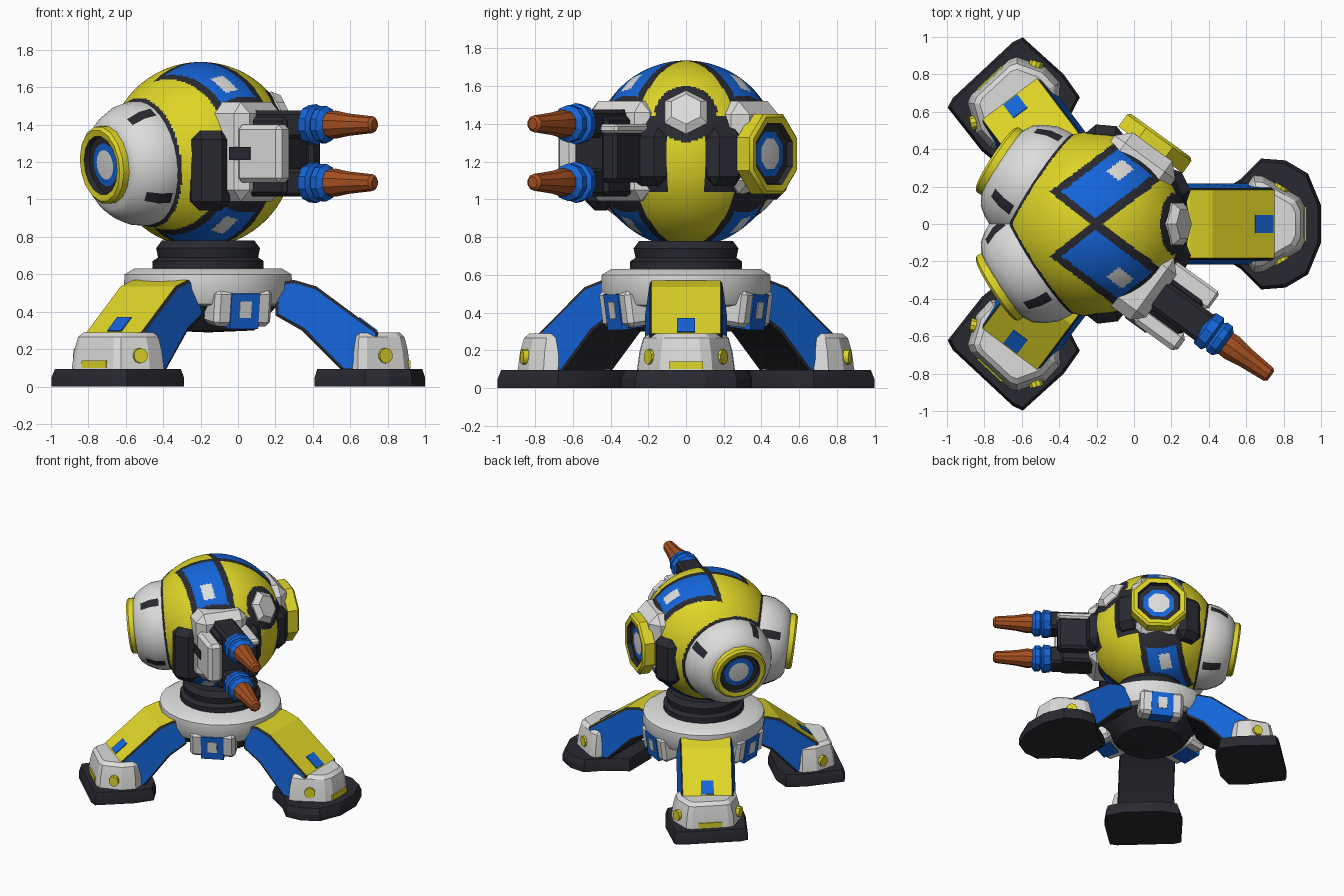
import bpy, bmesh
from math import sin, cos, pi, radians
from mathutils import Matrix, Vector

if "Cube" in bpy.data.objects:
    bpy.data.objects.remove(bpy.data.objects["Cube"])

YELLOW, BLUE, WHITE, DARK, ORANGE = range(5)
MATS = []
for name, rgb in (("yellow paint", (.74, .67, .02)), ("blue paint", (.007, .13, .7)),
                  ("white armour", (.72, .72, .71)), ("dark metal", (.022, .023, .031)),
                  ("copper", (.38, .08, .015))):
    m = bpy.data.materials.new(name)
    m.use_nodes = True
    m.diffuse_color = (*rgb, 1)
    m.node_tree.nodes["Principled BSDF"].inputs["Base Color"].default_value = (*rgb, 1)
    MATS.append(m)


def finish(name, bm, frame, smooth=35):
    bmesh.ops.recalc_face_normals(bm, faces=bm.faces[:])
    bm.transform(frame)
    me = bpy.data.meshes.new(name)
    bm.to_mesh(me)
    bm.free()
    for m in MATS:
        me.materials.append(m)
    ob = bpy.data.objects.new(name, me)
    bpy.context.collection.objects.link(ob)
    bpy.ops.object.select_all(action='DESELECT')
    ob.select_set(True)
    bpy.context.view_layer.objects.active = ob
    bpy.ops.object.shade_smooth_by_angle(angle=radians(smooth))


def frame(origin, az=0, elev=0):
    """Local x points outward along the azimuth and elevation."""
    return (Matrix.Translation(origin) @ Matrix.Rotation(radians(az), 4, 'Z')
            @ Matrix.Rotation(radians(-elev), 4, 'Y'))


def lathe(name, profile, mats, fr, n=24, notch_rows=(), smooth=35):
    """Revolve (distance, radius) points about local x, one colour per band."""
    bm = bmesh.new()
    rings = [[bm.verts.new((d, r * cos(2 * pi * (i + .5) / n), r * sin(2 * pi * (i + .5) / n)))
              for i in range(n)] for d, r in profile]
    for k, mat in enumerate(mats):
        for i in range(n):
            j = (i + 1) % n
            f = bm.faces.new((rings[k][i], rings[k][j], rings[k + 1][j], rings[k + 1][i]))
            f.material_index = DARK if k in notch_rows and i % 8 == 4 else mat
    for ring, mat in ((rings[0], mats[0]), (rings[-1], mats[-1])):
        bm.faces.new(ring).material_index = mat
    finish(name, bm, fr, smooth)


def prism(name, half, layers, mat, fr, pivot=.85):
    """Stack of scaled copies of a mirrored plan outline: layers are (z, scale)."""
    outline = half + [(x, -y) for x, y in reversed(half)]
    bm = bmesh.new()
    rows = [[bm.verts.new((pivot + (x - pivot) * s, y * s, z)) for x, y in outline] for z, s in layers]
    n = len(outline)
    for a, b in zip(rows, rows[1:]):
        for i in range(n):
            bm.faces.new((a[i], a[(i + 1) % n], b[(i + 1) % n], b[i]))
    bm.faces.new(rows[0])
    bm.faces.new(rows[-1])
    for f in bm.faces:
        f.material_index = mat
    finish(name, bm, fr, 20)


def box(name, lo, hi, mat, fr, bevel=0):
    bm = bmesh.new()
    bmesh.ops.create_cube(bm, size=1)
    for v in bm.verts:
        v.co = Vector((a + b) / 2 + (b - a) * c for a, b, c in zip(lo, hi, v.co))
    if bevel:
        bmesh.ops.bevel(bm, geom=bm.edges[:], offset=bevel, segments=1, affect='EDGES')
    for f in bm.faces:
        f.material_index = mat
    finish(name, bm, fr, 20)


# Legs
BASE = Vector((-.16, 0, 0))
FRONT_SOLE = [(.57, .14), (.73, .24), (.84, .35), (.97, .34), (1.09, .27), (1.16, .1)]
REAR_SOLE = [(.59, .15), (.64, .28), (.8, .3), (1.12, .275), (1.14, .22)]
FRONT_TOE = [(.76, .2), (.8, .26), (.85, .255), (1.05, .14), (1.08, .08)]
REAR_TOE = [(.72, .2), (.78, .255), (.9, .255), (1.06, .18), (1.08, .14)]
LEG_SIDE = [(.36, .55), (.46, .57), (.58, .535), (.91, .29), (.87, .08), (.72, .08), (.5, .3), (.36, .38)]


def leg(label, az, stretch, sole, toe, twist):
    fr = frame(BASE, az) @ Matrix.Scale(stretch, 4, (1, 0, 0))
    foot = (frame(BASE, az) @ frame((.84, 0, 0), twist) @ Matrix.Translation((-.84, 0, 0))
            @ Matrix.Scale(stretch, 4, (1, 0, 0)))
    prism(label + "_sole", sole, [(0, 1), (.05, 1), (.095, .95)], DARK, foot)
    prism(label + "_toe_cap", toe, [(.09, 1), (.19, .95), (.265, .87), (.29, .75)], WHITE, foot)
    bm = bmesh.new()
    sides = [[bm.verts.new((x, s * (.183 if i < 4 else .21), z)) for i, (x, z) in enumerate(LEG_SIDE)]
             for s in (-1, 1)]
    n = len(LEG_SIDE)
    for i in range(n):
        f = bm.faces.new([sides[0][i], sides[0][(i + 1) % n], sides[1][(i + 1) % n], sides[1][i]])
        f.material_index = YELLOW if i < 3 else DARK
    panels = [bm.faces.new(s) for s in sides]
    for f in panels:
        f.material_index = DARK
    bmesh.ops.recalc_face_normals(bm, faces=bm.faces[:])
    bmesh.ops.inset_individual(bm, faces=panels, thickness=.018, depth=.008)
    for f in panels:
        f.material_index = BLUE
    finish(label + "_leg", bm, fr, 20)
    box(label + "_leg_mark", (-.06, -.047, -.01), (.06, .047, .006), BLUE,
        fr @ frame((.855, 0, .331), 0, -36.6))
    box(label + "_toe_bar", (1.0, -.09, .1), (1.083, .09, .14), YELLOW, foot)
    for s in (-1, 1):
        lathe(label + "_toe_lamp", [(-.04, .041), (.015, .041)], [YELLOW],
              foot @ frame((toe[3][0] - .105, s * (toe[3][1] + .05), .165), s * 60), 10)


leg("front", 0, 1, FRONT_SOLE, FRONT_TOE, 0)
leg("rear_left", 127, .92, REAR_SOLE, REAR_TOE, 6)
leg("rear_right", -127, .92, REAR_SOLE, REAR_TOE, -6)

# Hub, skirt tabs and neck
lathe("hub", [(.29, .02), (.3, .25), (.43, .37), (.44, .42), (.52, .455), (.6, .45), (.63, .4), (.63, .1)],
      [DARK, DARK, WHITE, WHITE, WHITE, WHITE, WHITE], frame(BASE, 0, 90))
lathe("neck", [(.6, .3), (.67, .3), (.69, .27), (.74, .28), (.78, .25)], [DARK] * 4, frame(BASE, 0, 90))
for az in (-63, 63, 180):
    fr = frame(BASE, az) @ frame((.41, 0, .41), 0, -8)
    box("skirt_tab", (-.14, -.17, -.09), (.02, .17, .11), WHITE, fr, .025)
    box("skirt_panel", (-.1, -.085, -.1), (.027, .085, .09), BLUE, fr)
    box("skirt_badge", (.02, -.035, -.04), (.032, .035, .05), WHITE, fr)

# Round head with painted panels
HEAD = Vector((-.2, 0, 1.24))
R = .495
POD_AZ, POD_TILT = 147, -7
POD_AXES = [frame((0, 0, 0), s * POD_AZ, POD_TILT) @ Vector((1, 0, 0)) for s in (1, -1)]
BROW_AXIS = Vector((cos(radians(27)), 0, sin(radians(27))))


def head_colour(p):
    d = p.normalized()
    if any(d.dot(a) > cos(.78) for a in POD_AXES) or d.dot(BROW_AXIS) > cos(.34):
        return DARK
    y = abs(p.y)
    # distance along and across the slanted blue strip
    u = p.x * .616 + y * .788
    v = -p.x * .788 + y * .616 + .27 * u
    if u > .02 and .03 < v < .26:
        if u > .385:
            return DARK
        return WHITE if abs(u - .305) < .05 and abs(v - .16) < .042 else BLUE
    if u > -.02 and -.02 < v < .3:
        return DARK
    if p.x > .2 and abs(p.z) < .2 and y > .1:
        return DARK
    return YELLOW


bm = bmesh.new()
bmesh.ops.create_uvsphere(bm, u_segments=240, v_segments=150, radius=R)
for f in bm.faces:
    f.material_index = head_colour(f.calc_center_median())
finish("head", bm, Matrix.Translation(HEAD), 60)

# Recessed lens with a yellow rim, shared by the rear pods and side eye
LENS = [(-.08, 1), (0, 1), (.015, .92), (.01, .76), (-.02, .73), (-.022, .55), (-.018, .38), (-.015, .05)]
LENS_MATS = [YELLOW, YELLOW, YELLOW, DARK, DARK, BLUE, WHITE]


def lens(label, fr, rim, dist, n):
    lathe(label + "_lens", [(dist + d, r * rim) for d, r in LENS], LENS_MATS, fr, n)


DOME = [(.28, .325), (.39, .335), (.46, .325), (.53, .29), (.575, .255), (.595, .22)]
for label, side in (("left_pod", 1), ("right_pod", -1)):
    fr = frame(HEAD, side * POD_AZ, POD_TILT)
    lathe(label + "_dome", DOME, [WHITE] * 5, fr, 32, (1, 2))
    lens(label, fr @ Matrix.Translation((0, 0, .02)), .21, .63, 16)

EYE = frame(HEAD, 54)
box("eye_mount", (.25, -.2, -.21), (.51, .2, .28), WHITE, EYE, .07)
lens("eye", EYE, .23, .57, 8)

# Dark side clamps and white brow plate
for az, low, high in ((-83, -.3, .13), (-24, -.17, .14), (26, -.17, .14), (85, -.24, .13)):
    box("side_clamp", (.38, -.11, low), (.53, .1, high), DARK, frame(HEAD, az), .05)
lathe("brow_plate", [(.4, .135), (.49, .13), (.525, .09)], [WHITE] * 2, frame(HEAD, 0, 27), 6, smooth=20)

# Twin gun
GUN = frame((.315, -.51, 1.24), -36)
box("gun_mount", (-.46, -.2, -.25), (-.21, .2, .28), WHITE, GUN, .06)
box("gun_core", (-.25, -.11, -.22), (0, .11, .2), DARK, GUN, .02)
box("outer_cheek", (-.26, -.2, -.15), (.03, -.09, .16), WHITE, GUN, .025)
box("inner_cheek", (-.26, .09, -.15), (.03, .19, .12), DARK, GUN, .02)
box("inner_cheek_cap", (-.26, .085, .11), (.035, .2, .16), WHITE, GUN, .015)
box("mount_slot", (-.3, -.207, -.03), (-.16, -.17, .04), DARK, GUN)
for z in (-.15, .16):
    fr = GUN @ Matrix.Translation((0, 0, z))
    box("gun_arm", (-.3, -.085, -.075), (.14, .085, .075), DARK, fr, .02)
    lathe("barrel_collar", [(.06, .07), (.08, .105), (.13, .11), (.145, .085), (.16, .1), (.195, .1), (.22, .07)],
          [BLUE] * 6, fr, 10, smooth=20)
    lathe("barrel", [(.18, .07), (.26, .075), (.34, .06), (.5, .045), (.515, .03)], [ORANGE] * 4, fr, 10)
